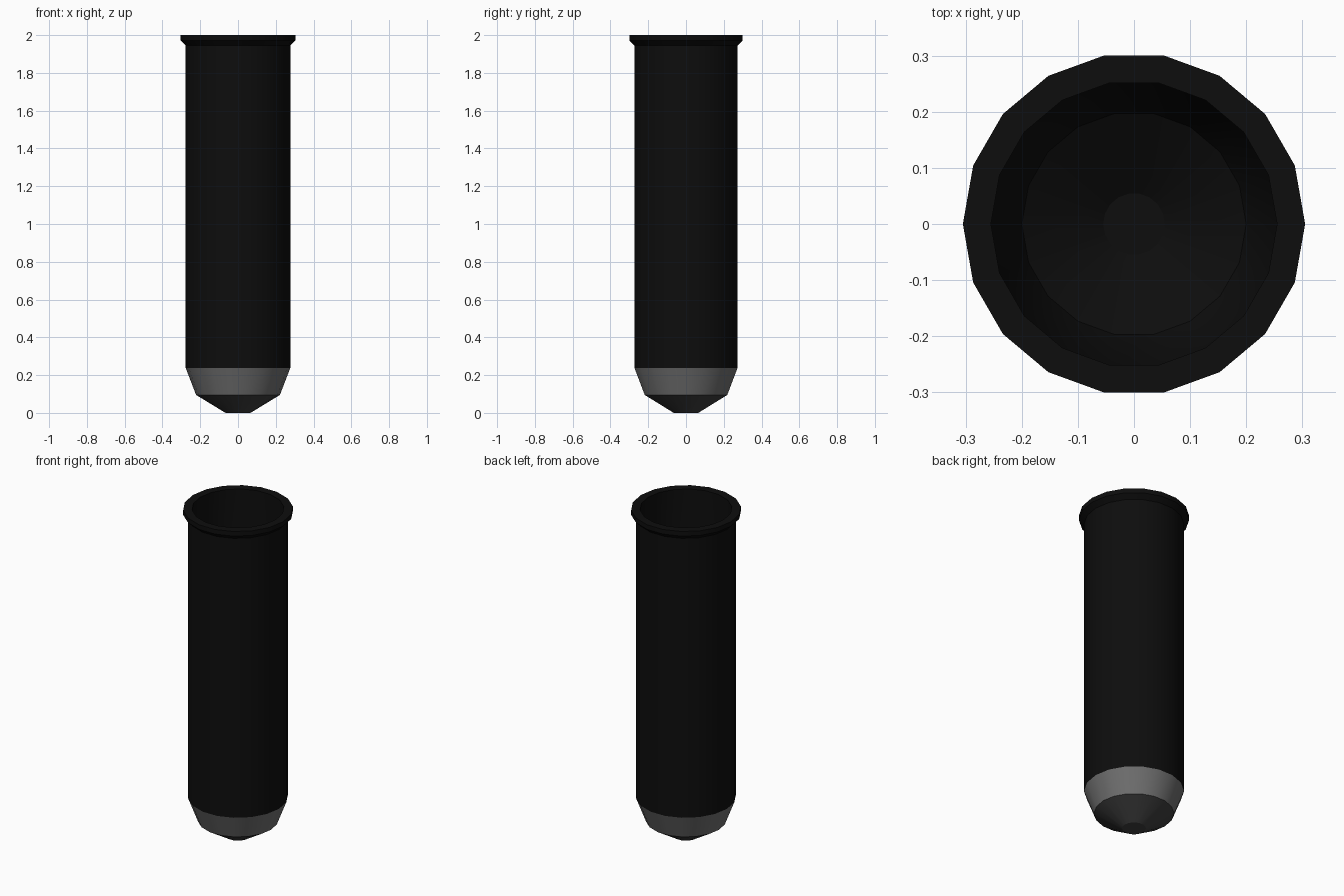
import bpy, bmesh
from math import cos, sin, tau

if "Cube" in bpy.data.objects:
    bpy.data.objects.remove(bpy.data.objects["Cube"])

SIDES = 18


def material(name, v):
    m = bpy.data.materials.new(name)
    m.diffuse_color = (v, v, v, 1)
    m.use_nodes = True
    m.node_tree.nodes["Principled BSDF"].inputs["Base Color"].default_value = m.diffuse_color
    return m


def lathe(name, profile, mats, mat_of_band=lambda i: 0, cap_start=False, cap_end=False):
    """Spin a (radius, z) profile around the z axis."""
    bm = bmesh.new()
    rings = [[bm.verts.new((r * cos(tau * k / SIDES), r * sin(tau * k / SIDES), z))
              for k in range(SIDES)] for r, z in profile]
    for i, (a, b) in enumerate(zip(rings, rings[1:])):
        for k in range(SIDES):
            n = (k + 1) % SIDES
            f = bm.faces.new((a[k], a[n], b[n], b[k]))
            f.material_index = mat_of_band(i)
    if cap_start:
        bm.faces.new(rings[0][::-1]).material_index = mat_of_band(0)
    if cap_end:
        bm.faces.new(rings[-1]).material_index = mat_of_band(len(profile) - 2)
    me = bpy.data.meshes.new(name)
    bm.to_mesh(me)
    bm.free()
    for m in mats:
        me.materials.append(m)
    ob = bpy.data.objects.new(name, me)
    bpy.context.collection.objects.link(ob)
    bpy.ops.object.select_all(action='DESELECT')
    ob.select_set(True)
    bpy.context.view_layer.objects.active = ob
    bpy.ops.object.shade_smooth_by_angle(angle=0.4)
    return ob


black = material("black", 0.004)
tip_dark = material("tip_dark", 0.05)
tip_grey = material("tip_grey", 0.16)

# Hollow tube: outer wall, flared lip, inner wall and inner floor
lathe("tube_body",
      [(0.277, 0.238), (0.277, 1.945), (0.305, 1.972), (0.305, 2.0), (0.255, 2.0),
       (0.255, 0.25), (0.20, 0.12), (0.055, 0.03)],
      [black], cap_end=True)

# Two-step tapered tip, closed at the bottom
lathe("tapered_tip", [(0.066, 0.0), (0.222, 0.095), (0.277, 0.238)],
      [tip_dark, tip_grey], mat_of_band=lambda i: i, cap_start=True)
